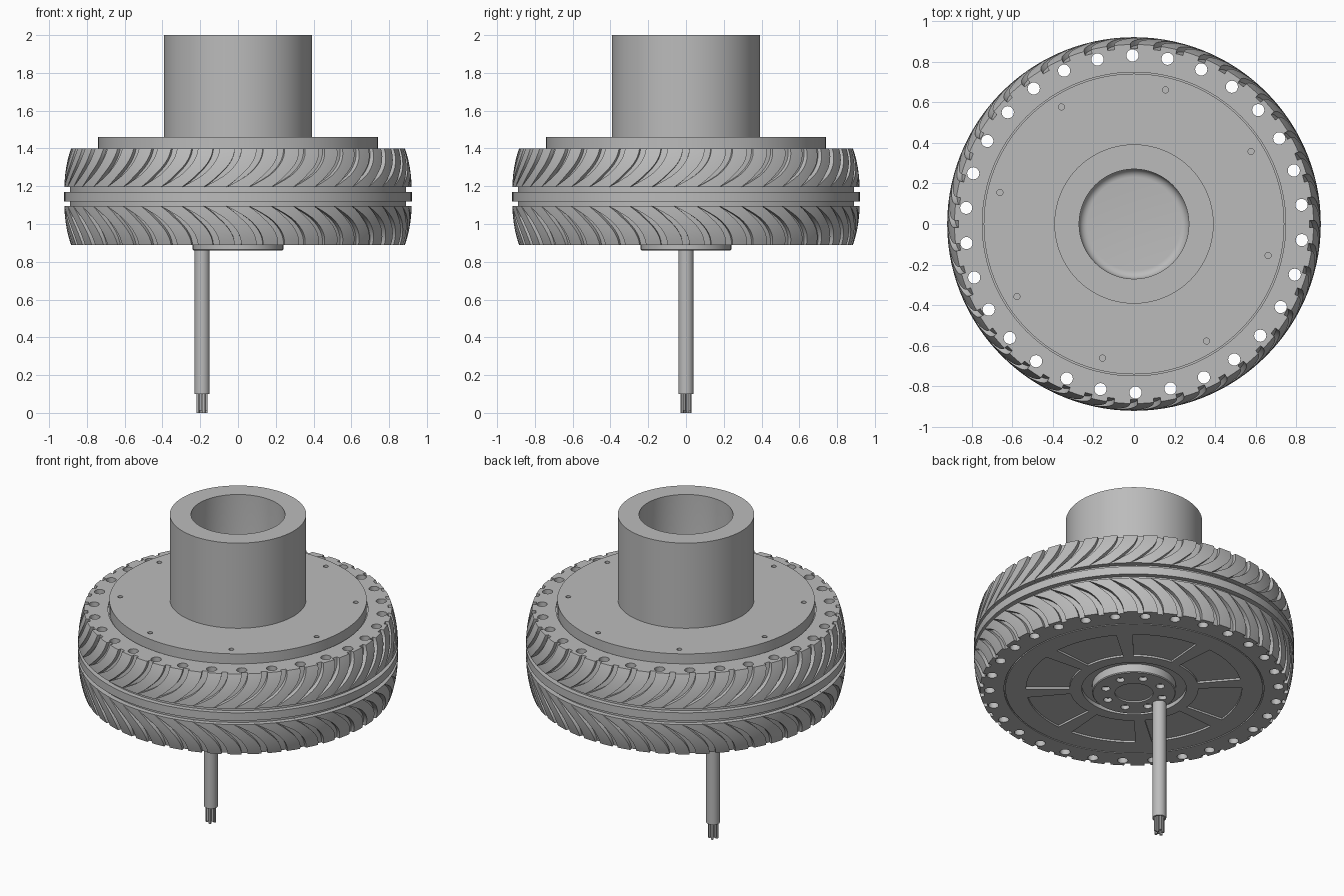
import bpy, bmesh, math
from math import sin, cos, pi, radians

if "Cube" in bpy.data.objects:
    bpy.data.objects.remove(bpy.data.objects["Cube"], do_unlink=True)

grey = bpy.data.materials.new("plain grey")
grey.use_nodes = True
COLOUR = (0.5, 0.5, 0.5, 1)
grey.diffuse_color = COLOUR
grey.node_tree.nodes["Principled BSDF"].inputs["Base Color"].default_value = COLOUR

MID, HALF = 1.145, 0.255          # tyre centre height and half width


def bulge(z):
    return (abs(z - MID) / HALF) ** 2.5


def tread_radius(z):
    return 0.92 - 0.036 * bulge(z)


def core_radius(z):
    return 0.89 - 0.026 * bulge(z)


def finish(bm, name):
    bmesh.ops.recalc_face_normals(bm, faces=bm.faces)
    mesh = bpy.data.meshes.new(name)
    bm.to_mesh(mesh)
    bm.free()
    mesh.materials.append(grey)
    obj = bpy.data.objects.new(name, mesh)
    bpy.context.collection.objects.link(obj)
    return obj


def activate(obj):
    bpy.ops.object.select_all(action='DESELECT')
    obj.select_set(True)
    bpy.context.view_layer.objects.active = obj


def smooth(obj):
    activate(obj)
    bpy.ops.object.shade_smooth_by_angle(angle=radians(30))


def lathe(name, profile, closed=False, steps=120):
    bm = bmesh.new()
    vs = [bm.verts.new((r, 0, z)) for r, z in profile]
    pairs = list(zip(vs, vs[1:])) + ([(vs[-1], vs[0])] if closed else [])
    edges = [bm.edges.new(p) for p in pairs]
    bmesh.ops.spin(bm, geom=vs + edges, cent=(0, 0, 0), axis=(0, 0, 1),
                   angle=2 * pi, steps=steps, use_duplicate=False)
    bmesh.ops.remove_doubles(bm, verts=bm.verts, dist=1e-5)
    return finish(bm, name)


def prism(bm, points, z0, z1):
    low = [bm.verts.new((x, y, z0)) for x, y in points]
    high = [bm.verts.new((x, y, z1)) for x, y in points]
    n = len(points)
    bm.faces.new(low[::-1])
    bm.faces.new(high)
    for i in range(n):
        j = (i + 1) % n
        bm.faces.new((low[i], low[j], high[j], high[i]))


def circle(x, y, r, n=20):
    return [(x + r * cos(2 * pi * i / n), y + r * sin(2 * pi * i / n)) for i in range(n)]


def ring_of_holes(bm, count, start, radius, hole, z0, z1):
    for i in range(count):
        a = radians(start) + 2 * pi * i / count
        prism(bm, circle(radius * cos(a), radius * sin(a), hole), z0, z1)


def sector(mid, half, r0, r1, n=10):
    angles = [mid - half + 2 * half * i / n for i in range(n + 1)]
    return ([(r1 * cos(a), r1 * sin(a)) for a in angles]
            + [(r0 * cos(a), r0 * sin(a)) for a in reversed(angles)])


def cut(obj, bm):
    cutter = finish(bm, "cutter")
    cutter.hide_render = True
    mod = obj.modifiers.new("cut", 'BOOLEAN')
    mod.operation, mod.solver, mod.object = 'DIFFERENCE', 'EXACT', cutter
    activate(obj)
    bpy.ops.object.modifier_apply(modifier=mod.name)
    bpy.data.objects.remove(cutter, do_unlink=True)


# Tyre core: bulged ring with a centre rib and a thin seam beside the hub
bottom, top = MID - HALF, MID + HALF
RIB = 0.025
lower = [bottom + i * (HALF - RIB) / 8 for i in range(9)]
outer = [(core_radius(z), z) for z in lower] + [(0.92, MID - RIB), (0.92, MID + RIB)]
outer += [(core_radius(z), z) for z in (2 * MID - z for z in reversed(lower))]
inner = [(0.747, top), (0.747, top - 0.01), (0.73, top - 0.01),
         (0.73, bottom + 0.01), (0.747, bottom + 0.01), (0.747, bottom)]
tyre = lathe("tyre_core", outer + inner, closed=True)
holes = bmesh.new()
ring_of_holes(holes, 30, 90.5, 0.83, 0.03, bottom - 0.1, top + 0.1)
cut(tyre, holes)
smooth(tyre)

# Tread blocks: curved lugs whose gaps form the sweeping grooves
COUNT, ROWS, COLS = 48, 10, 4
STEP = 2 * pi / COUNT
for side, name in ((1, "upper_tread"), (-1, "lower_tread")):
    bm = bmesh.new()
    for k in range(COUNT):
        grid = []
        for i in range(ROWS + 1):
            t = i / ROWS
            z = MID + side * (0.05 + t * (HALF - 0.05))
            gap = 0.04 * min(1, t * 3 + 0.02)
            sweep = -0.2 * (1 - t) ** 2
            row = []
            for j in range(COLS + 1):
                a = k * STEP + sweep + gap / 2 + (STEP - gap) * j / COLS
                r = tread_radius(z)
                row.append(bm.verts.new((r * cos(a), r * sin(a), z)))
            grid.append(row)
        for i in range(ROWS):
            for j in range(COLS):
                quad = [grid[i][j], grid[i][j + 1], grid[i + 1][j + 1], grid[i + 1][j]]
                bm.faces.new(quad if side > 0 else quad[::-1])
    rim = [e for e in bm.edges if e.is_boundary]
    made = bmesh.ops.extrude_edge_only(bm, edges=rim)["geom"]
    for v in made:
        if isinstance(v, bmesh.types.BMVert):
            f = (core_radius(v.co.z) - 0.002) / tread_radius(v.co.z)
            v.co.x *= f
            v.co.y *= f
    smooth(finish(bm, name))

# Hub: flat top plate, underside plate with a ring channel and raised boss
hub = lathe("hub", [(0, 0.86), (0.235, 0.86), (0.24, 0.865), (0.24, 0.915), (0.3, 0.915),
                    (0.3, bottom), (0.74, bottom), (0.74, 1.46), (0, 1.46)])
cuts = bmesh.new()
ring_of_holes(cuts, 8, 31.8, 0.678, 0.015, 1.43, 1.5)
for i in range(8):
    prism(cuts, sector(2 * pi * (i + 0.5) / 8, radians(18), 0.37, 0.62), 0.8, bottom + 0.012)
ring_of_holes(cuts, 8, 22.5, 0.17, 0.025, 0.8, 0.885)
prism(cuts, circle(0, 0, 0.11, 32), 0.8, 0.87)
cut(hub, cuts)
smooth(hub)

# Sleeve: thick open tube with a rounded inner floor
FLOOR, FILLET, BORE = 1.47, 0.04, 0.27
fillet = [(BORE - FILLET + FILLET * cos(a), FLOOR + FILLET - FILLET * sin(a))
          for a in (i * pi / 12 for i in range(7))]
smooth(lathe("sleeve", [(0, 1.455), (0.392, 1.455), (0.392, 2), (BORE, 2)] + fillet + [(0, FLOOR)]))

# Cable and its bare wires
CABLE_X = -0.19
bm = bmesh.new()
prism(bm, circle(CABLE_X, 0, 0.04, 32), 0.1, 0.88)
smooth(finish(bm, "cable"))
bm = bmesh.new()
for i in range(8):
    a = 2 * pi * (i + 0.5) / 8
    prism(bm, circle(CABLE_X + 0.022 * cos(a), 0.022 * sin(a), 0.0085, 12),
          0.012 * (i % 2), 0.12)
smooth(finish(bm, "cable_wires"))
